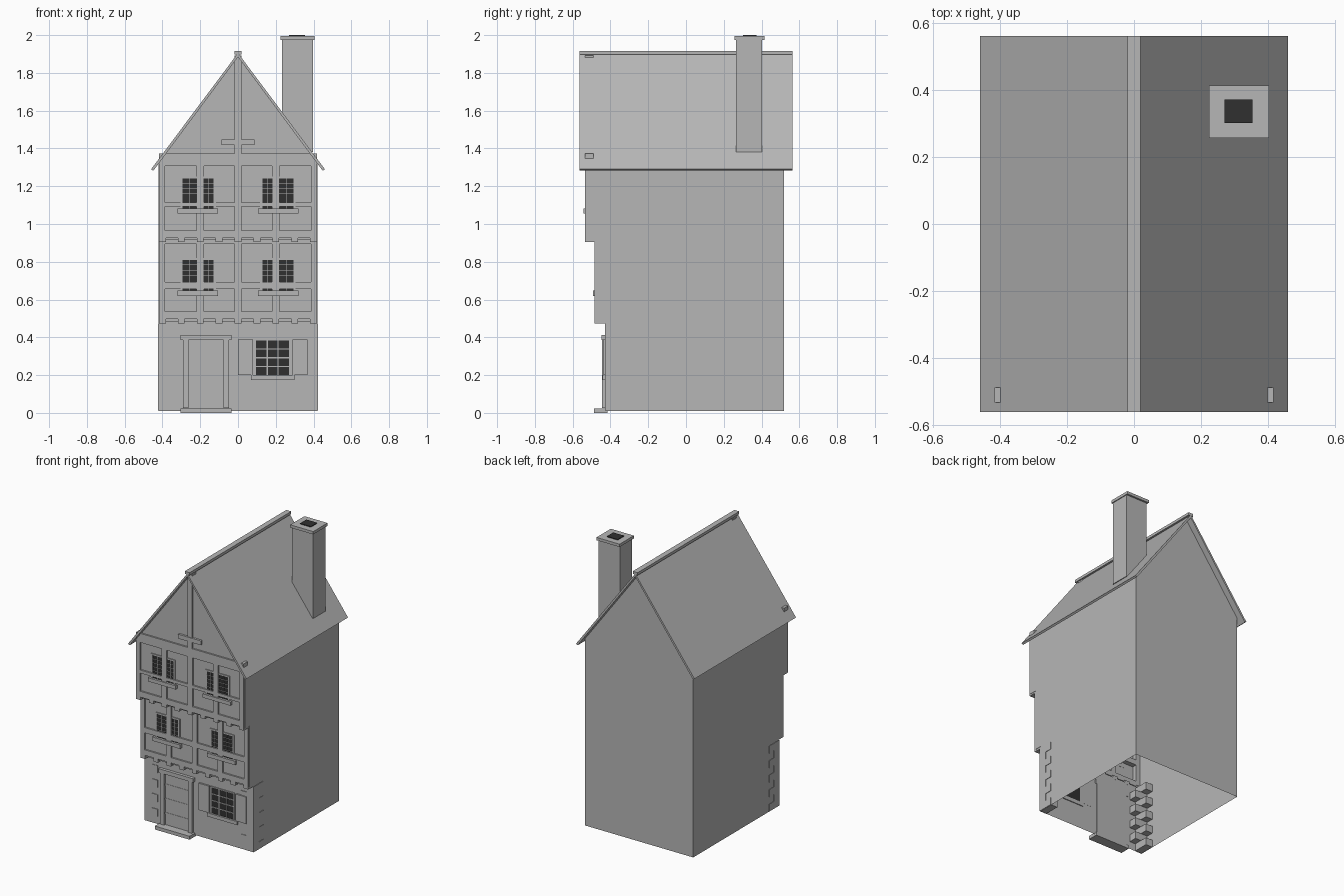
import bpy, bmesh

cube = bpy.data.objects.get("Cube")
if cube:
    bpy.data.objects.remove(cube, do_unlink=True)


def material(name, value):
    m = bpy.data.materials.new(name)
    m.use_nodes = True
    color = (value, value, value, 1)
    m.diffuse_color = color
    m.node_tree.nodes["Principled BSDF"].inputs["Base Color"].default_value = color
    return m


GREY = material("plain_grey", 0.47)
DARK = material("dark_glass", 0.03)


def finish(name, bm, mat, recalc=True):
    if recalc:
        bmesh.ops.recalc_face_normals(bm, faces=bm.faces)
    mesh = bpy.data.meshes.new(name)
    bm.to_mesh(mesh)
    bm.free()
    mesh.materials.append(mat)
    obj = bpy.data.objects.new(name, mesh)
    bpy.context.collection.objects.link(obj)
    return obj


def boxes(name, spans, mat=GREY):
    """One object from boxes given as (x range, y range, z range)."""
    bm = bmesh.new()
    for span in spans:
        verts = bmesh.ops.create_cube(bm, size=1)["verts"]
        for v in verts:
            v.co = [a + (b - a) * (c + 0.5) for (a, b), c in zip(span, v.co)]
    return finish(name, bm, mat)


def mirrored(spans):
    return spans + [((-x[1], -x[0]), y, z) for x, y, z in spans]


# Walls: a shell open underneath, with each storey jutting forward
W, EAVE, APEX, BACK = 0.42, 1.323, 1.885, 0.52
steps = [(-0.426, 0.01), (-0.426, 0.485), (-0.473, 0.485),
         (-0.473, 0.915), (-0.523, 0.915), (-0.523, EAVE)]
outline = steps + [(BACK, EAVE), (BACK, 0.01)]
bm = bmesh.new()
left = [bm.verts.new((-W, y, z)) for y, z in outline]
right = [bm.verts.new((W, y, z)) for y, z in outline]
bm.faces.new(left)
bm.faces.new(right[::-1])
for i in range(len(outline) - 1):
    if i != len(steps) - 1:
        bm.faces.new((left[i + 1], left[i], right[i], right[i + 1]))
for i in (len(steps) - 1, len(steps)):
    tip = bm.verts.new((0, outline[i][0], APEX))
    tri = (left[i], right[i], tip)
    bm.faces.new(tri if i < len(steps) else tri[::-1])
finish("house_walls", bm, GREY, recalc=False)

# Roof: thin chevron profile pushed from front to back
Y0, Y1 = -0.563, 0.563
chevron = [(-0.46, 1.29), (0, 1.905), (0.46, 1.29), (0.448, 1.282), (0, 1.884), (-0.448, 1.282)]
bm = bmesh.new()
front = [bm.verts.new((x, Y0, z)) for x, z in chevron]
back = [bm.verts.new((x, Y1, z)) for x, z in chevron]
n = len(chevron)
for ring in (front, back):
    bm.faces.new((ring[0], ring[1], ring[4], ring[5]))
    bm.faces.new((ring[1], ring[2], ring[3], ring[4]))
for i in range(n):
    j = (i + 1) % n
    bm.faces.new((front[i], front[j], back[j], back[i]))
finish("roof", bm, GREY)
boxes("roof_ridge", [((-0.019, 0.019), (Y0, Y1), (1.898, 1.917))])

# Chimney
boxes("chimney_stack", [((0.232, 0.398), (0.265, 0.402), (1.38, 1.98))])
boxes("chimney_cap", [((0.225, 0.404), (0.257, 0.415), (1.975, 1.995))])
boxes("chimney_opening", [((0.27, 0.354), (0.302, 0.372), (1.99, 2.0))], DARK)


# Timber framed storeys
def storey(name, face, rails, glass, sill):
    y = (face, face + 0.045)
    bottom, top = rails[0][0], rails[-1][1]
    boxes(name + "_rails", [((-0.418, 0.418), y, z) for z in rails])
    posts = mirrored([((0.387, 0.418), y, (bottom, top)), ((0.18, 0.219), y, (bottom, top))])
    boxes(name + "_posts", posts + [((-0.019, 0.019), y, (bottom, top))])

    # Paired casements with glazing bars
    panel = face + 0.012
    glass_y, bar_y = (panel - 0.004, panel + 0.002), (panel - 0.007, panel)
    x0, x1 = 0.129, 0.293
    z0, z1 = glass
    boxes(name + "_glass", mirrored([((x0, x1), glass_y, glass)]), DARK)
    bars = [((x, x + 0.003), bar_y, glass) for x in (0.154, 0.256)]
    for i in range(1, 6):
        z = z0 + (z1 - z0) * i / 6
        bars.append(((x0, x1), bar_y, (z, z + 0.002)))
    bars += [((x0 - 0.012, x0), bar_y, glass), ((x1, x1 + 0.012), bar_y, glass),
             ((x0 - 0.012, x1 + 0.012), bar_y, (z1, z1 + 0.01))]
    boxes(name + "_window_bars", mirrored(bars))
    boxes(name + "_sills", mirrored([((0.105, 0.32), (face - 0.008, panel), sill)]))


storey("middle_storey", -0.484, [(0.498, 0.536), (0.655, 0.692), (0.895, 0.918)],
       (0.645, 0.81), (0.62, 0.647))
storey("upper_storey", -0.534, [(0.925, 0.966), (1.093, 1.115), (1.308, 1.372)],
       (1.08, 1.242), (1.056, 1.082))

# Joist ends under each overhang
for name, y, z in (("lower_joists", (-0.484, -0.425), (0.472, 0.5)),
                   ("upper_joists", (-0.534, -0.472), (0.904, 0.928))):
    centres = [-0.4 + 0.1 * i for i in range(9)]
    boxes(name, [((c - 0.018, c + 0.018), y, z) for c in centres])

# Gable timbers
boxes("gable_post", [((-0.018, 0.018), (-0.534, -0.489), (1.36, 1.892))])
boxes("gable_bar", [((-0.088, 0.088), (-0.538, -0.5), (1.417, 1.447))])

# Corner stones, long and short by turns
stones = []
for i in range(9):
    z = 0.012 + 0.051 * i
    across, along = (0.1, 0.06) if i % 2 else (0.055, 0.11)
    stones.append(((W + 0.003 - across, W + 0.003), (-0.43, -0.43 + along), (z, z + 0.051)))
boxes("corner_stones", mirrored(stones))

# Door, frame and step
boxes("door", [((-0.265, -0.075), (-0.432, -0.42), (0.025, 0.385))])
boxes("door_battens", [((-0.262, -0.078), (-0.434, -0.43), (z, z + 0.012)) for z in (0.1, 0.2, 0.3)])
boxes("door_posts", [((x, x + 0.03), (-0.445, -0.42), (0.025, 0.387)) for x in (-0.292, -0.077)])
boxes("door_lintel", [((-0.305, -0.035), (-0.447, -0.42), (0.385, 0.412))])
boxes("door_step", [((-0.305, -0.035), (-0.487, -0.415), (0, 0.024))])

# Ground floor window with shutters
Z = (0.2, 0.384)
boxes("shop_window_glass", [((0.096, 0.272), (-0.429, -0.42), Z)], DARK)
bars = [((x, x + 0.006), (-0.433, -0.425), Z) for x in (0.09, 0.152, 0.209, 0.27)]
bars += [((0.09, 0.276), (-0.433, -0.425), (z, z + 0.006)) for z in (0.243, 0.289, 0.335, 0.382)]
boxes("shop_window_bars", bars)
boxes("shop_window_shutters", [((x, x + 0.08), (-0.438, -0.425), (0.2, 0.388)) for x in (0, 0.289)])
boxes("shop_window_sill", [((0.07, 0.3), (-0.442, -0.42), (0.175, 0.2))])
